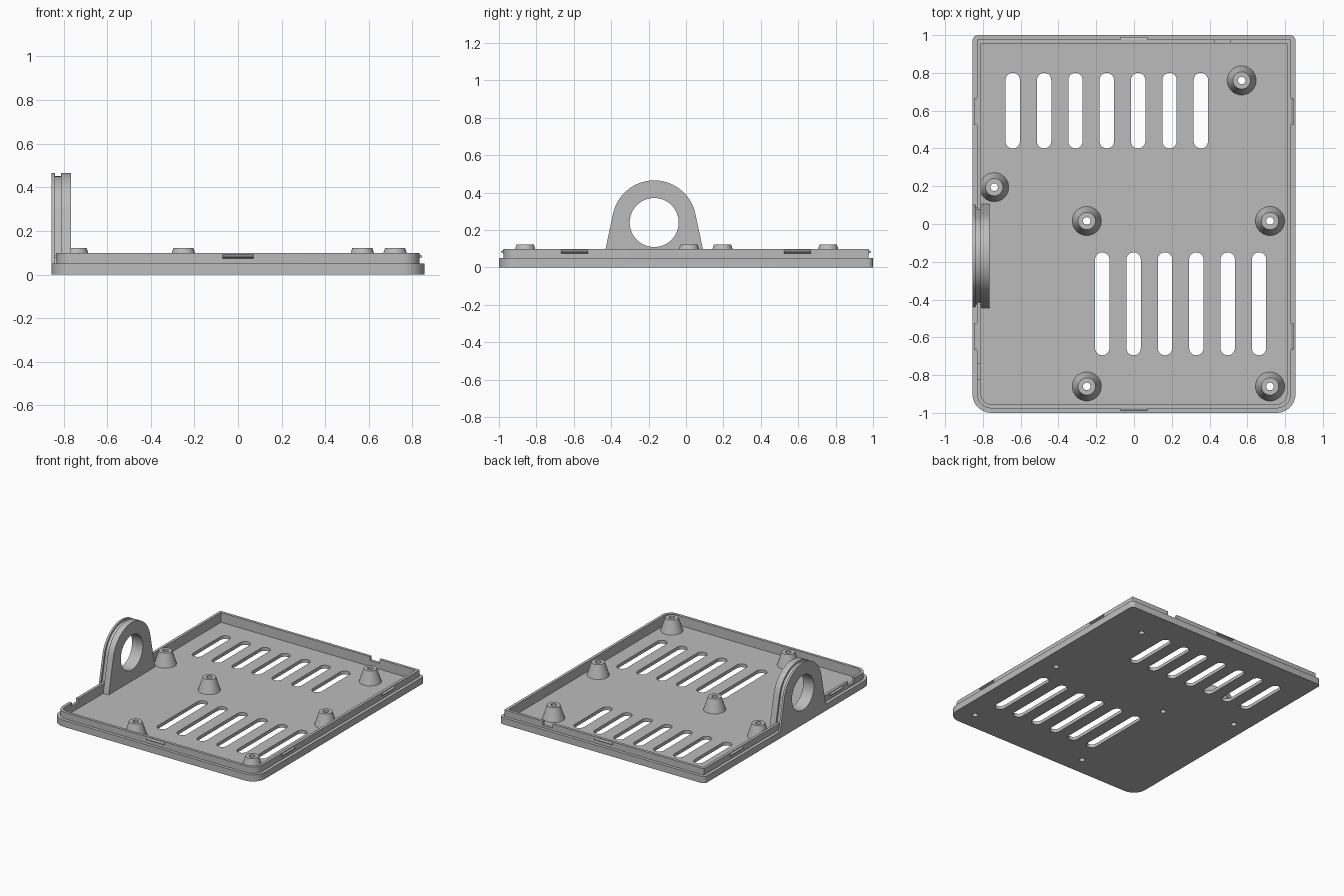
import bpy, bmesh
from math import sin, cos, pi, radians
from mathutils import Vector

if "Cube" in bpy.data.objects:
    bpy.data.objects.remove(bpy.data.objects["Cube"])

HX, HY = 0.855, 1.0           # half size of the tray
FLOOR, STEP, TOP = 0.025, 0.05, 0.098

grey = bpy.data.materials.new("plain grey")
grey.use_nodes = True
grey.diffuse_color = (0.5, 0.5, 0.5, 1)
grey.node_tree.nodes["Principled BSDF"].inputs["Base Color"].default_value = (0.5, 0.5, 0.5, 1)


def arc(cx, cy, r, a0, a1, n):
    """Points on an arc, angles in degrees."""
    steps = [radians(a0 + (a1 - a0) * i / n) for i in range(n + 1)]
    return [(cx + r * cos(a), cy + r * sin(a)) for a in steps]


def circle(cx, cy, r, n=48):
    return arc(cx, cy, r, 0, 360, n)[:-1]


def slot(x, y0, y1, r):
    return arc(x, y1 - r, r, 0, 180, 16) + arc(x, y0 + r, r, 180, 360, 16)


def outline(inset):
    """Tray outline: wide front corners, tight back corners."""
    x, y = HX - inset, HY - inset
    rf, rb = 0.1 - inset, max(0.03 - inset, 0.003)
    return (arc(x - rb, y - rb, rb, 0, 90, 6) + arc(rb - x, y - rb, rb, 90, 180, 6)
            + arc(rf - x, rf - y, rf, 180, 270, 12) + arc(x - rf, rf - y, rf, 270, 360, 12))


def add_object(name, mesh, location=(0, 0, 0)):
    obj = bpy.data.objects.new(name, mesh)
    obj.location = location
    bpy.context.collection.objects.link(obj)
    if not mesh.materials:
        mesh.materials.append(grey)
    return obj


def mesh_from(name, bm):
    bmesh.ops.recalc_face_normals(bm, faces=bm.faces)
    mesh = bpy.data.meshes.new(name)
    bm.to_mesh(mesh)
    bm.free()
    return mesh


def extrude(name, loops, low, high, sideways=False):
    """Fill nested loops and extrude along z, or along x when sideways."""
    curve = bpy.data.curves.new(name, "CURVE")
    curve.dimensions, curve.fill_mode = "2D", "BOTH"
    curve.extrude = (high - low) / 2
    for loop in loops:
        spline = curve.splines.new("POLY")
        spline.points.add(len(loop) - 1)
        for point, (u, v) in zip(spline.points, loop):
            point.co = (u, v, 0, 1)
        spline.use_cyclic_u = True
    temp = bpy.data.objects.new("temp", curve)
    bpy.context.collection.objects.link(temp)
    bpy.context.view_layer.update()
    deps = bpy.context.evaluated_depsgraph_get()
    filled = bpy.data.meshes.new_from_object(temp.evaluated_get(deps))
    bm = bmesh.new()
    bm.from_mesh(filled)
    bpy.data.objects.remove(temp)
    bpy.data.curves.remove(curve)
    bpy.data.meshes.remove(filled)
    bmesh.ops.remove_doubles(bm, verts=bm.verts, dist=1e-5)
    for v in bm.verts:
        v.co.z += (low + high) / 2
        if sideways:
            v.co = Vector((v.co.z, v.co.x, v.co.y))
    return add_object(name, mesh_from(name, bm))


posts = [(0.57, 0.76), (-0.74, 0.195), (-0.25, 0.016),
         (0.72, 0.016), (-0.25, -0.86), (0.72, -0.86)]
parts = []

# Floor with two rows of vents and screw holes
holes = [slot(-0.642 + 0.166 * i, 0.40, 0.80, 0.038) for i in range(7)]
holes += [slot(-0.168 + 0.166 * i, -0.695, -0.15, 0.038) for i in range(6)]
holes += [circle(x, y, 0.02, 32) for x, y in posts]
parts.append(extrude("floor", [outline(0)] + holes, 0, FLOOR))

# Outer step and the thinner lip above it
parts.append(extrude("rim_step", [outline(0), outline(0.045)], FLOOR, STEP))
lip = extrude("lip", [outline(0.024), outline(0.045)], STEP, TOP)
parts.append(lip)

# Cable notches in the lip
for x, y, sx, sy in ((0.47, HY - 0.035, 0.08, 0.1), (0.035 - HX, -0.78, 0.1, 0.08)):
    bm = bmesh.new()
    bmesh.ops.create_cube(bm, size=1)
    bmesh.ops.scale(bm, vec=(sx, sy, 0.06), verts=bm.verts)
    cutter = add_object("notch_cutter", mesh_from("notch_cutter", bm), (x, y, TOP))
    cutter.hide_render = True
    cut = lip.modifiers.new("notch", "BOOLEAN")
    cut.object, cut.operation, cut.solver = cutter, "DIFFERENCE", "EXACT"
    bpy.context.view_layer.objects.active = lip
    bpy.ops.object.modifier_apply(modifier=cut.name)
    bpy.data.objects.remove(cutter)

# Hollow tapered screw posts sharing one mesh
bm = bmesh.new()
rings = []
for r, z in ((0.02, FLOOR), (0.077, FLOOR), (0.046, 0.122), (0.02, 0.122)):
    rings.append([bm.verts.new((x, y, z)) for x, y in circle(0, 0, r, 32)])
for a, b in zip(rings, rings[1:] + rings[:1]):
    for i in range(32):
        j = (i + 1) % 32
        bm.faces.new((a[i], a[j], b[j], b[i]))
post_mesh = mesh_from("screw_post", bm)
for x, y in posts:
    parts.append(add_object("screw_post", post_mesh, (x, y, 0)))

# Wedge-shaped snap ridges around the lip
bm = bmesh.new()
ends = [[bm.verts.new((x, y, z)) for y, z in ((-0.004, 0.073), (0.013, 0.08), (0.013, 0.086), (-0.004, 0.095))]
        for x in (-0.072, 0.072)]
bm.faces.new(ends[0])
bm.faces.new(ends[1])
for i in range(4):
    j = (i + 1) % 4
    bm.faces.new((ends[0][i], ends[0][j], ends[1][j], ends[1][i]))
ridge_mesh = mesh_from("snap_ridge", bm)
ridges = [(0, s * (HY - 0.024), 0 if s > 0 else pi) for s in (1, -1)]
ridges += [(s * (HX - 0.024), y, -s * pi / 2) for s in (1, -1) for y in (-0.595, 0.595)]
for x, y, turn in ridges:
    ridge = add_object("snap_ridge", ridge_mesh, (x, y, 0))
    ridge.rotation_euler.z = turn

# Cable ring on the right wall: outer flange, recessed groove, main flange
def arch(r):
    spread = radians(12)
    side = r * cos(spread) + (0.24 + r * sin(spread) - 0.015) * 0.2126
    return (arc(-0.17, 0.24, r, 12, 168, 48)
            + [(-0.17 - side, 0.015), (-0.17 + side, 0.015)])


for name, r, x0, x1 in (("ring_outer_flange", 0.225, -0.855, -0.84),
                        ("ring_groove", 0.211, -0.84, -0.812),
                        ("ring_main_flange", 0.225, -0.812, -0.765)):
    parts.append(extrude(name, [arch(r), circle(-0.17, 0.24, 0.131, 64)], x0, x1, True))

# Smooth the round walls, keep the edges sharp
bpy.ops.object.select_all(action="DESELECT")
for part in parts:
    part.select_set(True)
bpy.context.view_layer.objects.active = parts[0]
bpy.ops.object.shade_smooth_by_angle(angle=radians(30))
